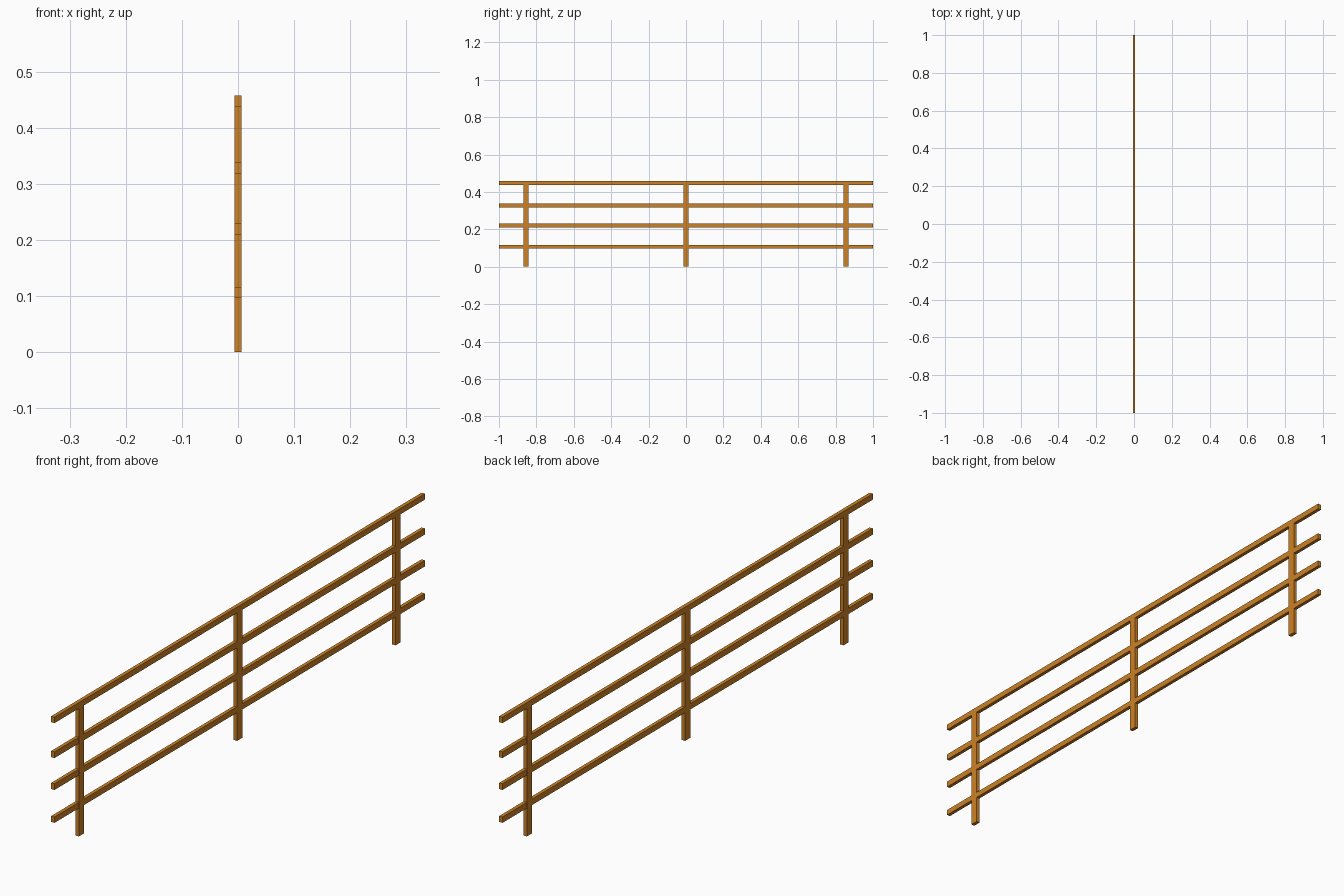
import bpy

if "Cube" in bpy.data.objects:
    bpy.data.objects.remove(bpy.data.objects["Cube"])

wood = bpy.data.materials.new("orange_wood")
wood.diffuse_color = (0.60, 0.22, 0.02, 1)
wood.use_nodes = True
wood.node_tree.nodes["Principled BSDF"].inputs["Base Color"].default_value = wood.diffuse_color


def box(name, size, center):
    bpy.ops.mesh.primitive_cube_add(size=1, location=center)
    ob = bpy.context.object
    ob.name = name
    ob.scale = size
    bpy.ops.object.transform_apply(location=False, rotation=False, scale=True)
    ob.data.materials.append(wood)
    return ob


# Horizontal rails, full length
for i, (z0, z1) in enumerate([(0.0965, 0.1165), (0.209, 0.230), (0.318, 0.339)]):
    box(f"rail_{i + 1}", (0.0125, 2.0, z1 - z0), (0, 0, (z0 + z1) / 2))

# Top rail rests on the posts
POST_H = 0.4375
box("top_rail", (0.0129, 2.0, 0.020), (0, 0, POST_H + 0.010))

# Upright posts
for i, y in enumerate((-0.855, 0, 0.855)):
    box(f"post_{i + 1}", (0.0129, 0.028, POST_H), (0, y, POST_H / 2))
